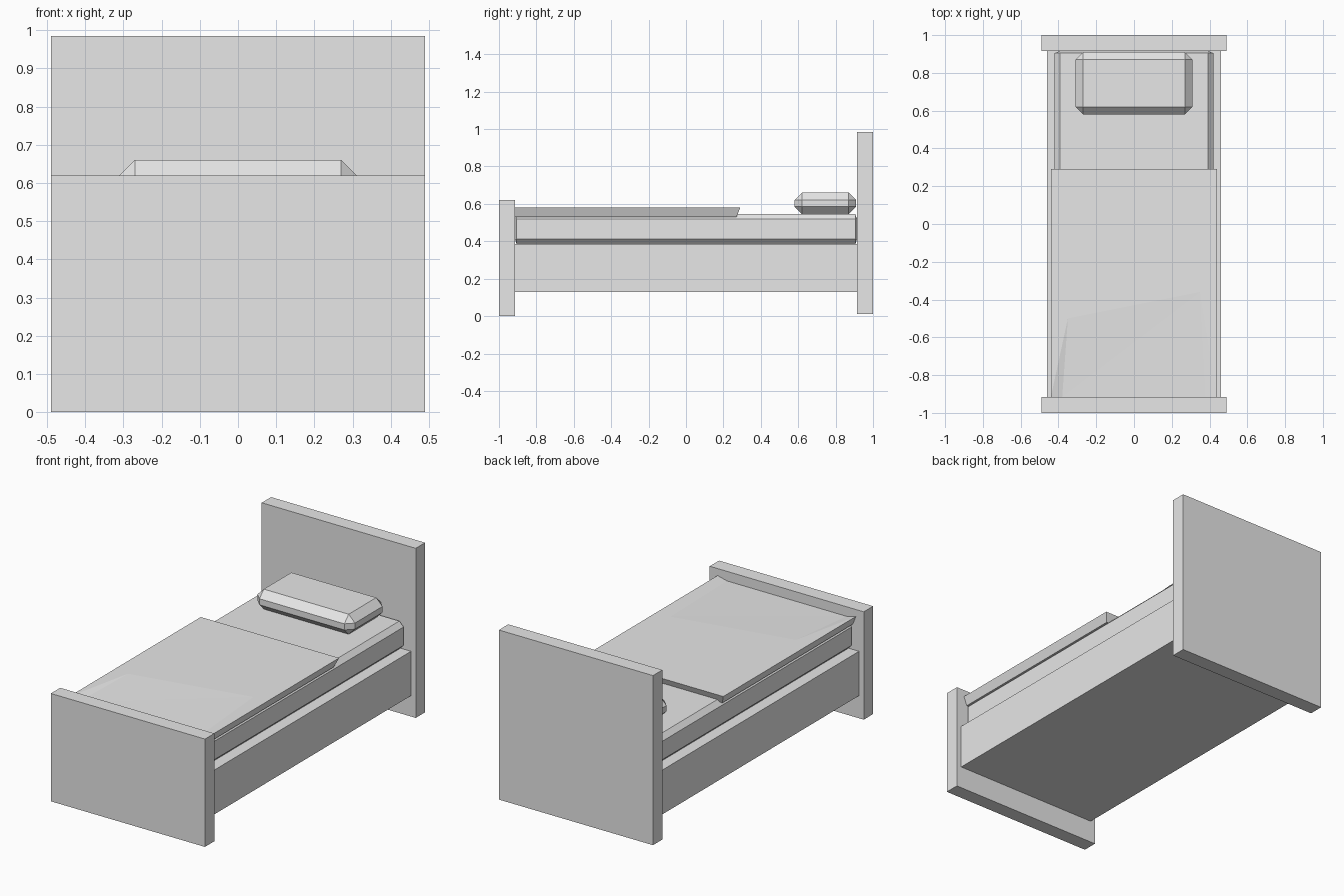
import bpy, bmesh

if "Cube" in bpy.data.objects:
    bpy.data.objects.remove(bpy.data.objects["Cube"])

grey = bpy.data.materials.new("plain grey")
grey.diffuse_color = (0.8, 0.8, 0.8, 1)
grey.use_nodes = True
grey.node_tree.nodes["Principled BSDF"].inputs["Base Color"].default_value = grey.diffuse_color


def finish(name, bm):
    bmesh.ops.recalc_face_normals(bm, faces=bm.faces[:])
    me = bpy.data.meshes.new(name)
    bm.to_mesh(me)
    bm.free()
    me.materials.append(grey)
    ob = bpy.data.objects.new(name, me)
    bpy.context.collection.objects.link(ob)
    return ob


def box(name, xs, ys, zs, bevel=0.0):
    """Axis-aligned box from min/max pairs, with optional flat chamfers."""
    bm = bmesh.new()
    bmesh.ops.create_cube(bm, size=1)
    for v in bm.verts:
        for i, (lo, hi) in enumerate((xs, ys, zs)):
            v.co[i] = hi if v.co[i] > 0 else lo
    if bevel:
        bmesh.ops.bevel(bm, geom=bm.edges[:], offset=bevel, segments=1,
                        affect='EDGES', profile=0.5)
    return finish(name, bm)


# Frame
box("headboard", (-0.49, 0.49), (0.915, 1.0), (0.01, 0.985))
box("footboard", (-0.49, 0.49), (-1.0, -0.915), (0.0, 0.62))
box("bed_base", (-0.46, 0.46), (-0.915, 0.915), (0.13, 0.385))

# Bedding with chamfered edges
mattress = box("mattress", (-0.42, 0.42), (-0.915, 0.915), (0.385, 0.545), 0.027)
for v in mattress.data.vertices:  # chamfer is shallow at the two ends
    if abs(v.co.y) > 0.85:
        v.co.y = (0.915 if abs(v.co.y) > 0.9 else 0.905) * (1 if v.co.y > 0 else -1)
box("pillow", (-0.31, 0.31), (0.58, 0.91), (0.545, 0.66), 0.04)

# Blanket: undercut edges, with a shallow sunken fold at the foot
bm = bmesh.new()
N = bm.verts.new
foot, head = -0.915, 0.29
fl, fr = N((-0.44, foot, 0.58)), N((0.44, foot, 0.58))
hl, hr = N((-0.44, head, 0.58)), N((0.44, head, 0.58))
il, ir = N((-0.35, -0.5, 0.58)), N((0.35, -0.36, 0.58))
dl, dr = N((-0.38, foot, 0.565)), N((0.38, foot, 0.565))
bfl, bfr = N((-0.42, foot, 0.53)), N((0.42, foot, 0.53))
bhl, bhr = N((-0.42, 0.27, 0.53)), N((0.42, 0.27, 0.53))
for f in ((hl, il, ir, hr), (hl, fl, il), (fl, dl, il), (il, dl, ir),
          (dl, dr, ir), (dr, fr, ir), (fr, hr, ir),
          (fl, hl, bhl, bfl), (fr, bfr, bhr, hr), (hl, hr, bhr, bhl),
          (bfl, bhl, bhr, bfr), (fl, bfl, bfr, fr, dr, dl)):
    bm.faces.new(f)
finish("blanket", bm)
